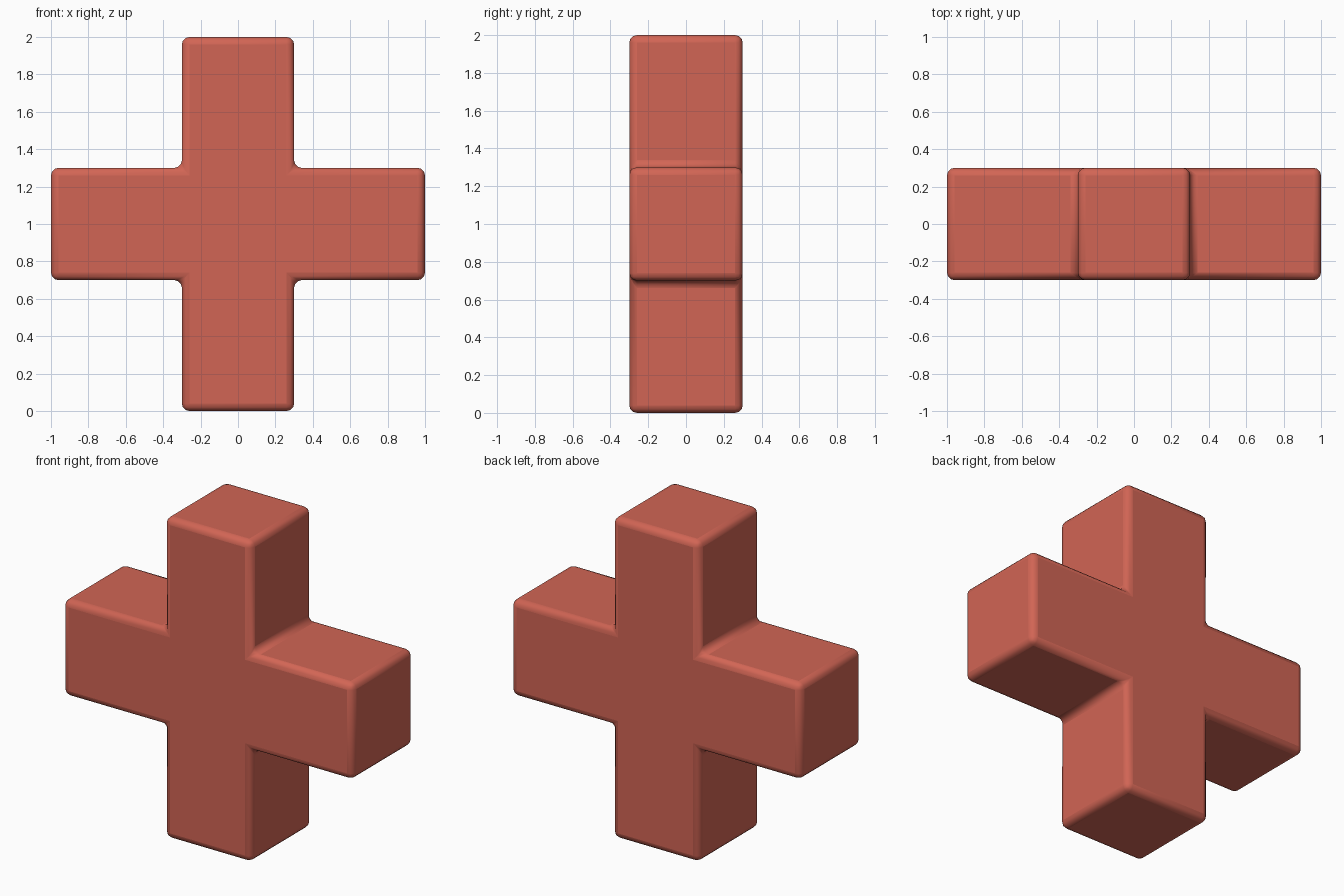
import bpy, bmesh

if "Cube" in bpy.data.objects:
    bpy.data.objects.remove(bpy.data.objects["Cube"])

HALF, ARM, MID = 1.0, 0.3, 1.0  # reach, half thickness, centre height

# Plus outline: one quarter rotated four times
outline = []
quarter = [(HALF, -ARM), (HALF, ARM), (ARM, ARM)]
for _ in range(4):
    outline += quarter
    quarter = [(-z, x) for x, z in quarter]

# Extrude the outline front to back
bm = bmesh.new()
face = bm.faces.new([bm.verts.new((x, -ARM, z + MID)) for x, z in outline])
extruded = bmesh.ops.extrude_face_region(bm, geom=[face])["geom"]
moved = [v for v in extruded if isinstance(v, bmesh.types.BMVert)]
bmesh.ops.translate(bm, verts=moved, vec=(0, 2 * ARM, 0))
bmesh.ops.recalc_face_normals(bm, faces=bm.faces[:])
mesh = bpy.data.meshes.new("plus_block")
bm.to_mesh(mesh)
bm.free()

plus = bpy.data.objects.new("plus_block", mesh)
bpy.context.collection.objects.link(plus)

# Rounded edges
bevel = plus.modifiers.new("rounded_edges", "BEVEL")
bevel.width = 0.04
bevel.segments = 3
bevel.limit_method = "ANGLE"

# Red material and smooth shading
red = bpy.data.materials.new("red")
red.diffuse_color = (0.64, 0.13, 0.09, 1)
red.use_nodes = True
red.node_tree.nodes["Principled BSDF"].inputs["Base Color"].default_value = red.diffuse_color
mesh.materials.append(red)
bpy.context.view_layer.objects.active = plus
plus.select_set(True)
bpy.ops.object.shade_smooth_by_angle()
